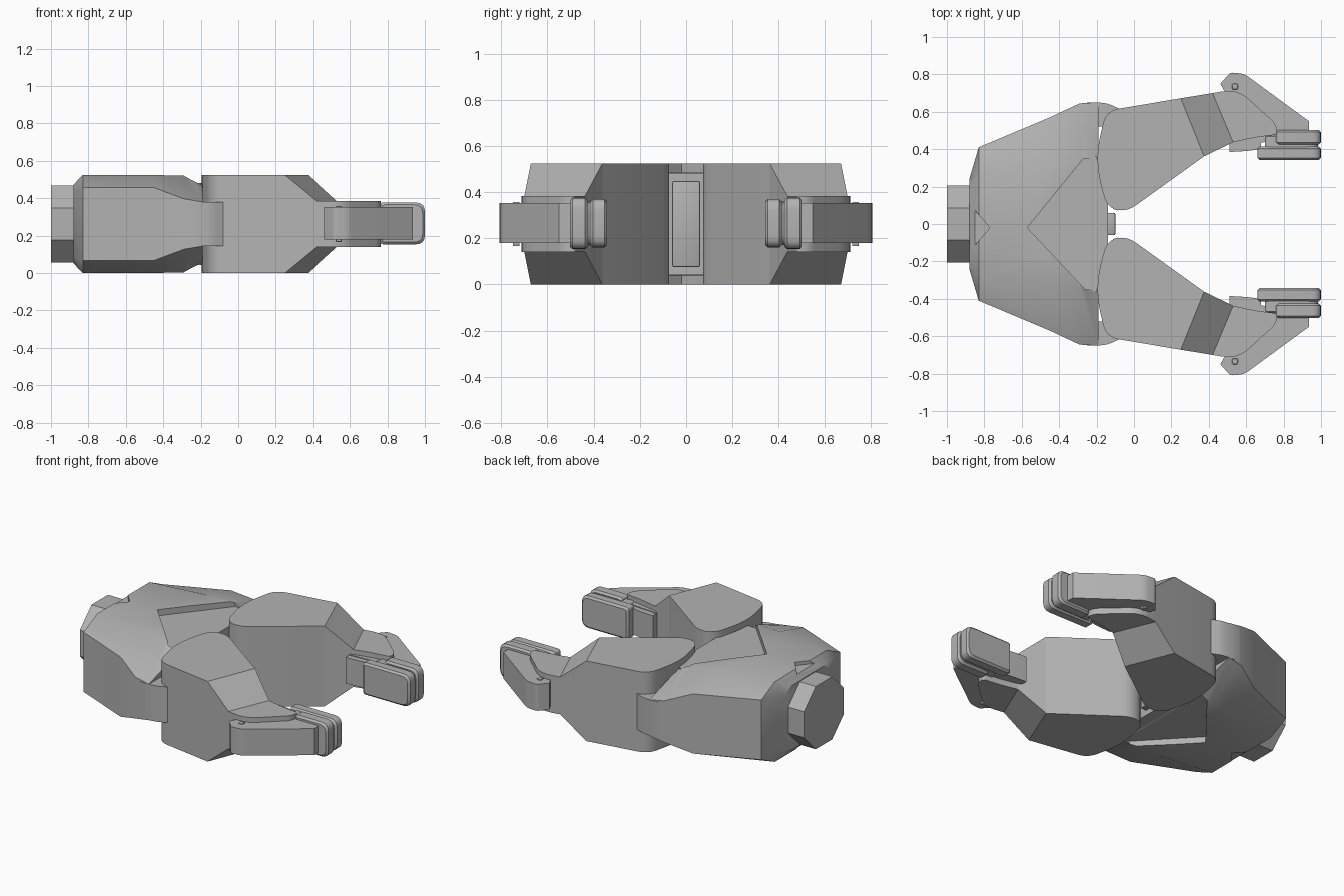
import bpy, bmesh, math
from mathutils import Vector

cube = bpy.data.objects.get("Cube")
if cube:
    bpy.data.objects.remove(cube, do_unlink=True)

MID = 0.262  # height of the symmetry plane

grey = bpy.data.materials.new("plain_grey")
grey.use_nodes = True
grey.diffuse_color = (0.45, 0.45, 0.45, 1)
grey.node_tree.nodes["Principled BSDF"].inputs["Base Color"].default_value = (0.45, 0.45, 0.45, 1)


def loft(name, rings, angle=30, bevel=0, segments=2):
    """Skin equal-length rings of points and cap both ends."""
    bm = bmesh.new()
    loops = [[bm.verts.new(p) for p in ring] for ring in rings]
    n = len(loops[0])
    for a, b in zip(loops, loops[1:]):
        for i in range(n):
            j = (i + 1) % n
            bm.faces.new((a[i], a[j], b[j], b[i]))
    bm.faces.new(loops[0])
    bm.faces.new(loops[-1])
    if bevel:
        bmesh.ops.bevel(bm, geom=bm.edges[:], offset=bevel, segments=segments,
                        profile=0.5, affect='EDGES')
    bmesh.ops.recalc_face_normals(bm, faces=bm.faces[:])
    mesh = bpy.data.meshes.new(name)
    bm.to_mesh(mesh)
    bm.free()
    mesh.materials.append(grey)
    ob = bpy.data.objects.new(name, mesh)
    bpy.context.collection.objects.link(ob)
    smooth(ob, angle)
    return ob


def smooth(ob, angle):
    bpy.ops.object.select_all(action='DESELECT')
    ob.select_set(True)
    bpy.context.view_layer.objects.active = ob
    bpy.ops.object.shade_smooth_by_angle(angle=math.radians(angle))


def rounded(corners, steps=6):
    """Turn (x, y, radius) corners into an outline with curved corners."""
    out = []
    for i, (x, y, r) in enumerate(corners):
        p = Vector((x, y))
        if not r:
            out.append(p)
            continue
        prev, nxt = Vector(corners[i - 1][:2]), Vector(corners[(i + 1) % len(corners)][:2])
        a, b = p + (prev - p).normalized() * r, p + (nxt - p).normalized() * r
        for k in range(steps + 1):
            t = k / steps
            out.append(a * (1 - t) ** 2 + p * 2 * t * (1 - t) + b * t * t)
    return out


def prism(name, corners, z0, z1, side=1, **kw):
    pts = rounded(corners)
    return loft(name, [[(p.x, side * p.y, z) for p in pts] for z in (z0, z1)], **kw)


def box(name, x0, x1, y0, y1, half, side=1, **kw):
    return prism(name, [(x0, y0, 0), (x1, y0, 0), (x1, y1, 0), (x0, y1, 0)],
                 MID - half, MID + half, side, **kw)


def section(x, w, h, t, H):
    """Eight-sided cross-section: wall half-width/height, top half-width/height."""
    return [(x, y, MID + z) for y, z in ((w, -h), (w, h), (t, H), (-t, H),
                                         (-w, h), (-w, -h), (-t, -H), (t, -H))]


def cut(target, cutter):
    cutter.hide_render = True
    mod = target.modifiers.new("cut", 'BOOLEAN')
    mod.operation = 'DIFFERENCE'
    mod.solver = 'EXACT'
    mod.object = cutter
    bpy.context.view_layer.objects.active = target
    bpy.ops.object.modifier_apply(modifier=mod.name)
    bpy.data.objects.remove(cutter, do_unlink=True)


# Palm housing: wide shell tapering to the hinges
palm = loft("palm_housing", [
    section(-0.88, 0.24, 0.17, 0.17, 0.21),
    section(-0.83, 0.41, 0.195, 0.27, MID),
    section(-0.45, 0.57, 0.195, 0.32, MID),
    section(-0.29, 0.645, 0.135, 0.34, 0.258),
    section(-0.19, 0.65, 0.118, 0.36, 0.205),
], angle=25)

# Recessed diamond panel and wrist notch, above and below
for s in (1, -1):
    z = sorted((MID + s * 0.222, MID + s * 0.4))
    cut(palm, prism("panel_cutter", [(-0.57, -0.02, 0), (-0.26, -0.35, 0), (-0.1, -0.35, 0),
                                     (-0.1, 0.35, 0), (-0.27, 0.35, 0)], *z))
    z = sorted((MID + s * 0.24, MID + s * 0.4))
    cut(palm, prism("notch_cutter", [(-0.77, -0.02, 0), (-0.95, 0.19, 0), (-0.95, -0.23, 0)], *z))
smooth(palm, 25)

# Wrist stub: octagonal shaft
R = 0.205 / math.cos(math.pi / 8)
loft("wrist", [[(x, R * math.cos((k + 0.5) * math.pi / 4), MID + R * math.sin((k + 0.5) * math.pi / 4))
                for k in range(8)] for x in (-1.0, -0.84)])

# Palm centre with its contact pad
prism("palm_centre", [(-0.3, -0.36, 0), (-0.2, -0.36, 0), (-0.14, -0.13, 0),
                      (-0.14, 0.13, 0), (-0.2, 0.36, 0), (-0.3, 0.36, 0)], MID - 0.22, MID + 0.22)
box("palm_pad", -0.2, -0.1, -0.06, 0.06, 0.187, bevel=0.008)

for side, label in ((1, "back"), (-1, "front")):
    # Hinge lug wrapping the outside of the finger root
    prism(label + "_hinge_lug", [(-0.28, 0.52, 0), (-0.28, 0.645, 0), (-0.22, 0.652, 0.03),
                                 (-0.14, 0.645, 0.03), (-0.06, 0.608, 0), (-0.1, 0.52, 0)],
          MID - 0.117, MID + 0.117, side)
    # Finger base: tall rounded block
    prism(label + "_finger_base", [
        (-0.15, 0.605, 0.07), (0.25, 0.672, 0), (0.375, 0.362, 0), (-0.045, 0.06, 0.07),
        (-0.145, 0.09, 0.06), (-0.21, 0.34, 0.13)], 0, 2 * MID, side)
    # Sloped neck between tall base and slim knuckle
    loft(label + "_finger_neck", [
        [(x0, side * y0, MID - h), (x1, side * y1, MID - h),
         (x1, side * y1, MID + h), (x0, side * y0, MID + h)]
        for x0, y0, x1, y1, h in ((0.25, 0.672, 0.375, 0.362, MID), (0.42, 0.7, 0.53, 0.437, 0.122))])
    # Knuckle plate
    prism(label + "_knuckle", [
        (0.42, 0.7, 0), (0.555, 0.722, 0.08), (0.765, 0.53, 0.04), (0.765, 0.478, 0.02),
        (0.64, 0.462, 0.05), (0.53, 0.437, 0)], MID - 0.122, MID + 0.122, side)
    # Fingertip link with a small hinge pin on each face
    prism(label + "_tip_link", [
        (0.462, 0.75, 0), (0.515, 0.81, 0.015), (0.59, 0.803, 0.03), (0.935, 0.55, 0),
        (0.935, 0.49, 0), (0.66, 0.43, 0), (0.51, 0.42, 0), (0.5, 0.68, 0)],
          MID - 0.083, MID + 0.09, side)
    box(label + "_hinge_pin", 0.525, 0.555, 0.72, 0.75, 0.096, side, bevel=0.004)
    # Backing strip and two-layer rubber grip
    prism(label + "_grip_strip", [(0.51, 0.385, 0), (0.6, 0.39, 0), (0.68, 0.4, 0),
                                  (0.68, 0.45, 0), (0.51, 0.425, 0)],
          MID - 0.085, MID + 0.085, side)
    for part, x0, y0, y1, half in (("inner", 0.66, 0.342, 0.415, 0.105),
                                   ("outer", 0.76, 0.425, 0.503, 0.112),
                                   ("core", 0.7, 0.37, 0.48, 0.095)):
        x1 = 0.985 if part == "core" else 1.0
        tip = 0.05
        outline = rounded([(x0, -half, 0.02), (x1, -half, tip), (x1, half, tip), (x0, half, 0.02)], 4)
        e = 0.012
        mid_x = (x0 + x1) / 2
        rings = []
        for y, k in ((y0, 1), (y0 + e, 0), (y1 - e, 0), (y1, 1)):
            fx, fz = 1 - k * e / (x1 - mid_x), 1 - k * e / half
            rings.append([(mid_x + (p.x - mid_x) * fx, side * y, MID + 0.003 + p.y * fz)
                          for p in outline])
        loft(label + "_" + part + "_grip", rings, angle=35)
